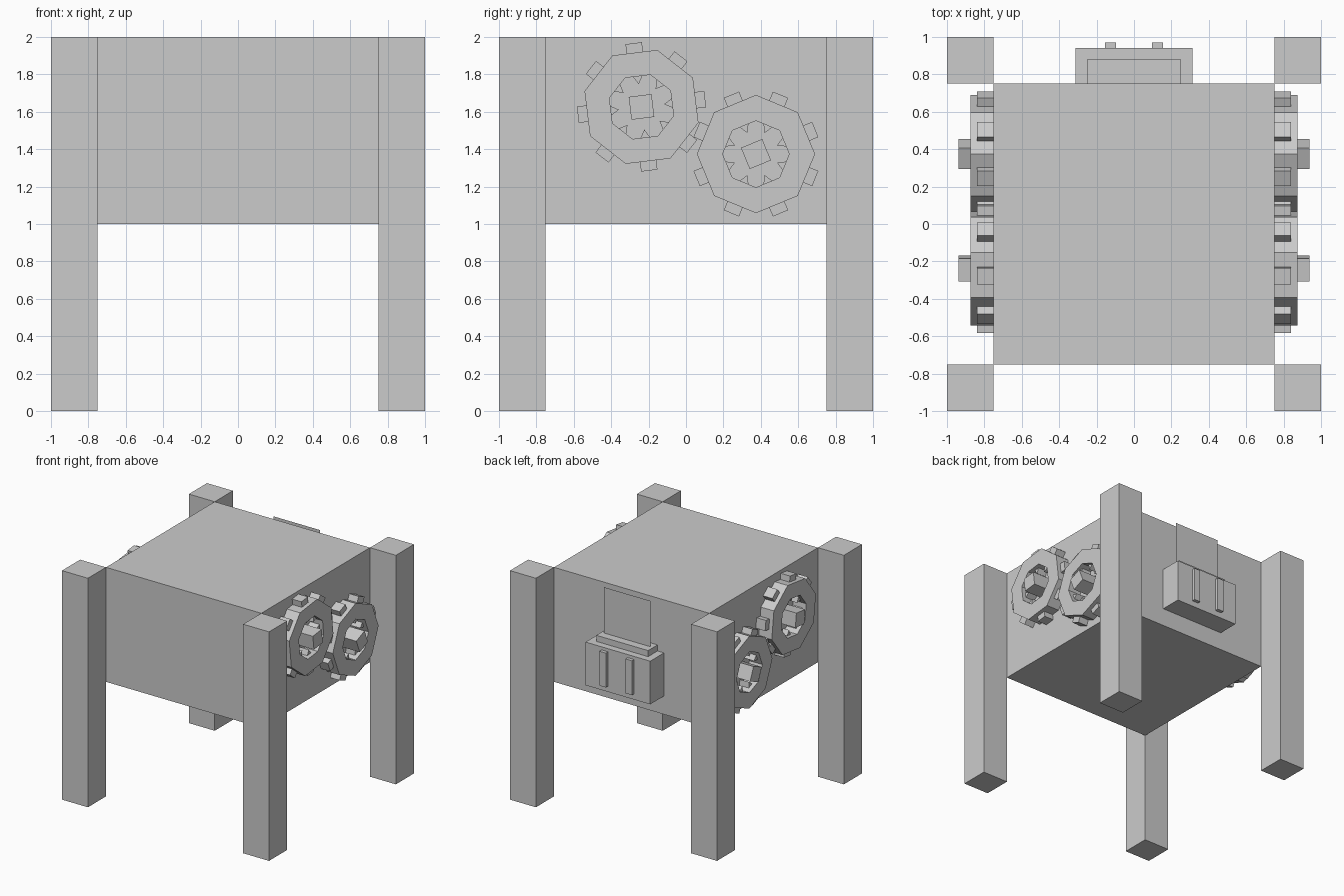
import bpy
import bmesh
from math import cos, sin, pi, radians
from mathutils import Matrix, Vector

cube = bpy.data.objects.get("Cube")
if cube:
    bpy.data.objects.remove(cube, do_unlink=True)

# One plain grey for everything
grey = bpy.data.materials.new("plain_grey")
grey.use_nodes = True
colour = (0.6, 0.6, 0.6, 1)
grey.diffuse_color = colour
grey.node_tree.nodes["Principled BSDF"].inputs["Base Color"].default_value = colour


def finish(name, bm, mirror=(False, False)):
    """Turn a bmesh into a named object, mirrored across x and/or y."""
    bmesh.ops.recalc_face_normals(bm, faces=bm.faces)
    mesh = bpy.data.meshes.new(name)
    bm.to_mesh(mesh)
    bm.free()
    mesh.materials.append(grey)
    obj = bpy.data.objects.new(name, mesh)
    bpy.context.scene.collection.objects.link(obj)
    if any(mirror):
        mod = obj.modifiers.new("mirror", 'MIRROR')
        mod.use_axis = (mirror[0], mirror[1], False)
        mod.use_mirror_merge = False
    return obj


def add_box(bm, low, high):
    low, high = Vector(low), Vector(high)
    matrix = Matrix.Translation((low + high) / 2) @ Matrix.Diagonal((*(high - low), 1))
    bmesh.ops.create_cube(bm, size=1, matrix=matrix)


def box(name, low, high, mirror=(False, False)):
    bm = bmesh.new()
    add_box(bm, low, high)
    return finish(name, bm, mirror)


# Body and four corner legs
box("body", (-0.75, -0.75, 1), (0.75, 0.75, 2))
box("legs", (0.75, 0.75, 0), (1, 1, 2), (True, True))

# Gears, drawn in the y-z plane and standing out from the side wall
WALL, TOOTH_FACE, RING_FACE, HUB_FACE = 0.75, 0.84, 0.875, 0.9375
OUTER, INNER, SIDES = 0.316, 0.178, 8
STEP = 2 * pi / SIDES


def gear(name, y, z, turn):
    def point(x, radius, angle, across=0.0):
        c, s = cos(angle), sin(angle)
        return (x, y + radius * c - across * s, z + radius * s + across * c)

    def prism(bm, profile, angle, top):
        """Extrude a (radius, across) outline away from the wall."""
        rings = [[bm.verts.new(point(x, r, angle, a)) for r, a in profile]
                 for x in (WALL, top)]
        bm.faces.new(rings[0])
        bm.faces.new(rings[1])
        for i in range(len(profile)):
            j = i - 1
            bm.faces.new((rings[0][j], rings[0][i], rings[1][i], rings[1][j]))

    # Eight-sided ring with an open centre
    bm = bmesh.new()
    section = ((WALL, INNER), (RING_FACE, INNER), (RING_FACE, OUTER), (WALL, OUTER))
    loops = [[bm.verts.new(point(x, r, turn + (k + 0.5) * STEP)) for x, r in section]
             for k in range(SIDES)]
    for k in range(SIDES):
        a, b = loops[k - 1], loops[k]
        for i in range(4):
            bm.faces.new((a[i - 1], a[i], b[i], b[i - 1]))
    finish(name + "_ring", bm, (True, False))

    # Outer teeth and small inner points, one per side
    bm = bmesh.new()
    flat = cos(STEP / 2)
    for k in range(SIDES):
        angle = turn + k * STEP
        root, tip = OUTER * flat - 0.01, 0.343
        prism(bm, ((root, -0.044), (tip, -0.044), (tip, 0.044), (root, 0.044)),
              angle, TOOTH_FACE)
        base = INNER * flat + 0.002
        prism(bm, ((base, -0.026), (base, 0.026), (0.122, 0)), angle, TOOTH_FACE)
    finish(name + "_teeth", bm, (True, False))

    # Square hub
    bm = bmesh.new()
    h = 0.0615
    prism(bm, ((-h, -h), (h, -h), (h, h), (-h, h)), turn, HUB_FACE)
    finish(name + "_hub", bm, (True, False))


gear("upper_gear", -0.238, 1.626, radians(7))
gear("lower_gear", 0.374, 1.374, radians(22.5))

# Box on the back with a raised slot and two upright bars
box("back_box", (-0.3125, 0.75, 1.16), (0.3125, 0.94, 1.537))
box("slot_ridge", (-0.25, 0.75, 1.53), (0.25, 0.88, 1.59))
box("back_bars", (0.095, 0.93, 1.21), (0.156, 0.97, 1.51), (True, False))

# Thin sheet standing in the slot
bm = bmesh.new()
bm.faces.new([bm.verts.new((x, 0.81, z)) for x, z in
              ((-0.225, 1.55), (0.225, 1.55), (0.225, 1.99), (-0.225, 1.99))])
finish("sheet", bm)
